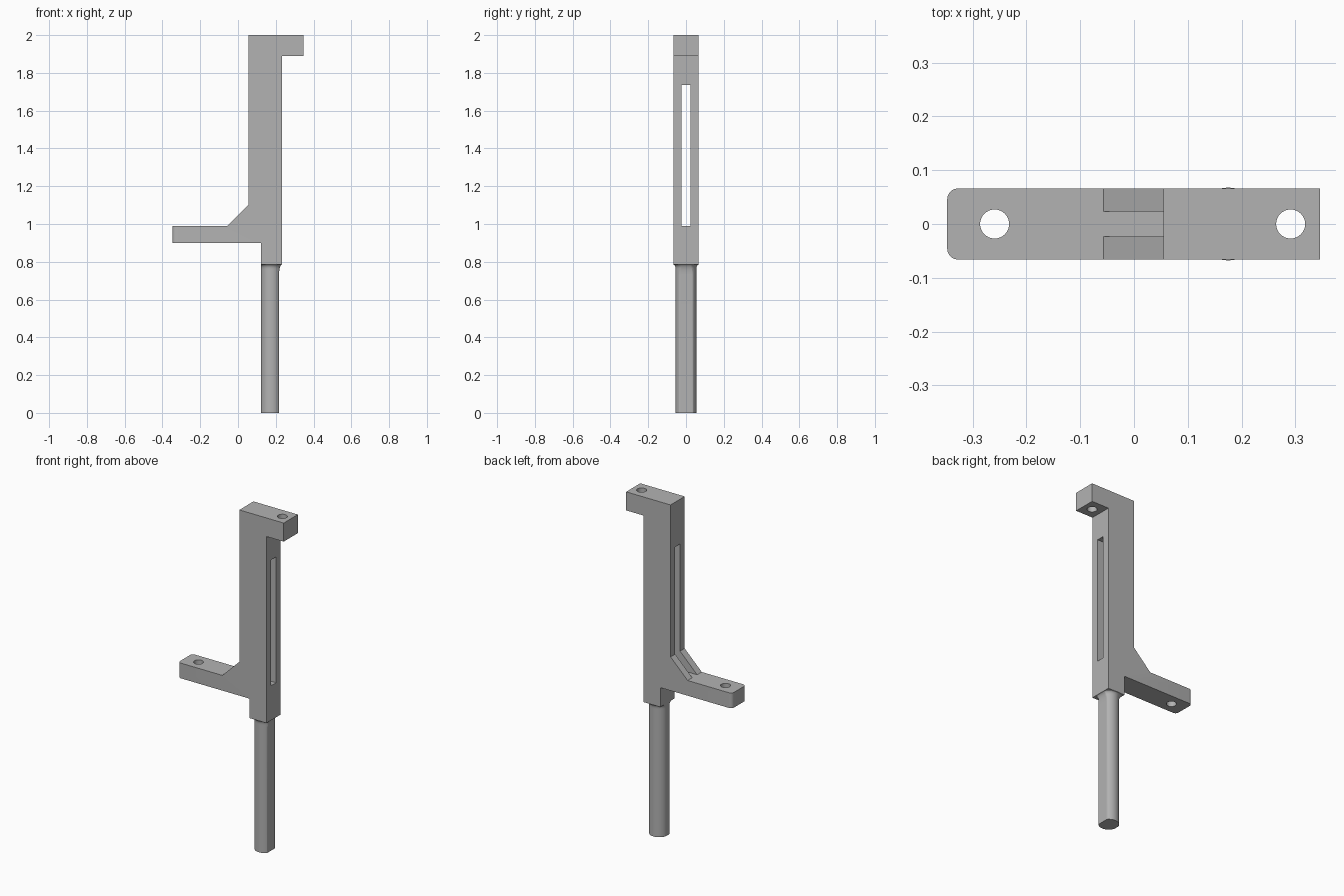
import bpy, bmesh, math

cube = bpy.data.objects.get("Cube")
if cube:
    bpy.data.objects.remove(cube, do_unlink=True)

grey = bpy.data.materials.new("plain grey")
grey.use_nodes = True
colour = (0.45, 0.45, 0.45, 1)
grey.diffuse_color = colour
grey.node_tree.nodes["Principled BSDF"].inputs["Base Color"].default_value = colour


def make_object(name, bm):
    bmesh.ops.recalc_face_normals(bm, faces=bm.faces)
    mesh = bpy.data.meshes.new(name)
    bm.to_mesh(mesh)
    bm.free()
    mesh.materials.append(grey)
    obj = bpy.data.objects.new(name, mesh)
    bpy.context.collection.objects.link(obj)
    return obj


def activate(obj):
    bpy.ops.object.select_all(action="DESELECT")
    obj.select_set(True)
    bpy.context.view_layer.objects.active = obj


def cut(target, cutter):
    cutter.hide_render = True
    mod = target.modifiers.new("cut", "BOOLEAN")
    mod.operation = "DIFFERENCE"
    mod.solver = "EXACT"
    mod.object = cutter
    activate(target)
    bpy.ops.object.modifier_apply(modifier=mod.name)
    bpy.data.objects.remove(cutter, do_unlink=True)


def box(name, low, high):
    bm = bmesh.new()
    bmesh.ops.create_cube(bm, size=1)
    for v in bm.verts:
        v.co = [a if c < 0 else b for c, a, b in zip(v.co, low, high)]
    return make_object(name, bm)


def cylinder(name, x, z, radius, depth):
    bm = bmesh.new()
    bmesh.ops.create_cone(bm, cap_ends=True, segments=32, radius1=radius,
                          radius2=radius, depth=depth)
    bmesh.ops.translate(bm, verts=bm.verts, vec=(x, 0, z))
    return make_object(name, bm)


# Bracket body: side profile extruded across its width
half_width = 0.066
left_end = -0.347
profile = [(0.055, 2), (0.346, 2), (0.346, 1.89), (0.233, 1.89), (0.233, 0.785),
           (0.122, 0.785), (0.122, 0.9), (left_end, 0.9), (left_end, 0.99),
           (-0.057, 0.99), (0.055, 1.1)]
bm = bmesh.new()
face = bm.faces.new([bm.verts.new((x, -half_width, z)) for x, z in profile])
extruded = bmesh.ops.extrude_face_region(bm, geom=[face])
new_verts = [g for g in extruded["geom"] if isinstance(g, bmesh.types.BMVert)]
bmesh.ops.translate(bm, verts=new_verts, vec=(0, 2 * half_width, 0))

# Rounded corners at the end of the lower arm
corners = [e for e in bm.edges if all(v.co.x < left_end + 0.01 for v in e.verts)
           and abs(e.verts[0].co.z - e.verts[1].co.z) > 0.01]
bmesh.ops.bevel(bm, geom=corners, offset=0.02, segments=6, profile=0.5, affect="EDGES")
body = make_object("bracket_body", bm)

# Long slot and the two screw holes
cut(body, box("slot_cutter", (-0.057, -0.023, 0.99), (0.3, 0.023, 1.735)))
for x, z in ((-0.259, 0.945), (0.291, 1.945)):
    cut(body, cylinder("hole_cutter", x, z, 0.027, 0.3))

# Flat-sided rod, flaring into the body at its top
rod_x, rod_radius, segments = 0.175, 0.055, 64
levels = [0, 0.73, 0.745, 0.757, 0.764, 0.771, 0.776, 0.78, 0.783, 0.785]


def flare(z, start, amount):
    t = max(0, (z - start) / (0.785 - start))
    return amount * (1 - math.sqrt(max(0, 1 - t * t)))


bm = bmesh.new()
rings = []
for z in levels:
    radius = rod_radius + flare(z, 0.764, 0.0125)
    flat_x = 0.217 + flare(z, 0.73, 0.016)
    ring = []
    for i in range(segments):
        a = math.tau * (i + 0.5) / segments
        x = min(flat_x, max(0.122, rod_x + radius * math.cos(a)))
        ring.append(bm.verts.new((x, radius * math.sin(a), z)))
    rings.append(ring)
for low, high in zip(rings, rings[1:]):
    for i in range(segments):
        j = (i + 1) % segments
        bm.faces.new((low[i], low[j], high[j], high[i]))
bm.faces.new(rings[0])
bm.faces.new(rings[-1])
rod = make_object("support_rod", bm)

for obj in (body, rod):
    activate(obj)
    bpy.ops.object.shade_smooth_by_angle(angle=math.radians(25))
